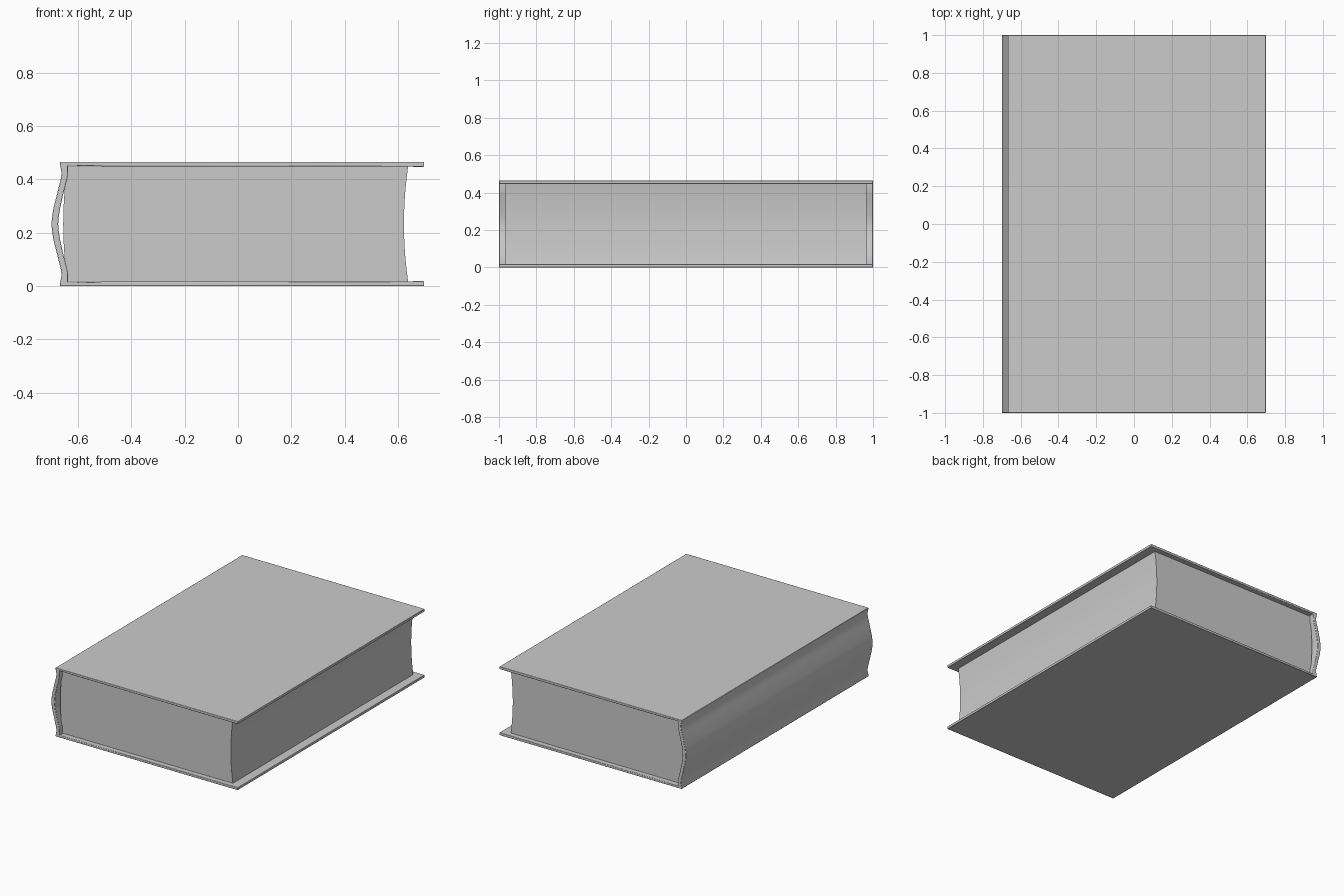
import bpy, bmesh, math

if "Cube" in bpy.data.objects:
    bpy.data.objects.remove(bpy.data.objects["Cube"])

H = 0.465      # total thickness of the book
MID = H / 2


def mirrored(upper):
    """Complete a top-to-middle run of (x, z) points down to the bottom."""
    return upper + [(x, H - z) for x, z in reversed(upper[:-1])]


def extrude_profile(name, pts, half_len, bevel=0.0):
    bm = bmesh.new()
    face = bm.faces.new([bm.verts.new((x, -half_len, z)) for x, z in pts])
    res = bmesh.ops.extrude_face_region(bm, geom=[face])
    new = [g for g in res["geom"] if isinstance(g, bmesh.types.BMVert)]
    bmesh.ops.translate(bm, verts=new, vec=(0, 2 * half_len, 0))
    bmesh.ops.recalc_face_normals(bm, faces=bm.faces[:])
    me = bpy.data.meshes.new(name)
    bm.to_mesh(me)
    bm.free()
    ob = bpy.data.objects.new(name, me)
    bpy.context.collection.objects.link(ob)
    if bevel:
        mod = ob.modifiers.new("soft_edges", 'BEVEL')
        mod.width = bevel
        mod.segments = 2
        mod.limit_method = 'ANGLE'
        mod.angle_limit = math.radians(50)
    bpy.context.view_layer.objects.active = ob
    ob.select_set(True)
    bpy.ops.object.shade_smooth_by_angle(angle=math.radians(40))
    ob.select_set(False)
    return ob


# Hardcover: two boards joined by a rounded spine with hinge grooves
outer = mirrored([(0.698, H), (-0.668, H), (-0.667, 0.452), (-0.661, 0.425),
                  (-0.664, 0.402), (-0.671, 0.375), (-0.681, 0.335),
                  (-0.692, 0.29), (-0.697, 0.26), (-0.699, MID)])
inner = mirrored([(0.698, 0.447), (-0.55, 0.449), (-0.638, 0.452),
                  (-0.638, 0.412), (-0.643, 0.39), (-0.655, 0.345),
                  (-0.667, 0.29), (-0.672, 0.26), (-0.674, MID)])
extrude_profile("cover", outer + inner[::-1], 1.0, bevel=0.003)

# Page block: bulging at the spine, hollow at the fore edge
n = 14
zs = [0.0165 + (H - 0.033) * i / n for i in range(n + 1)]


def bow(z):
    return 0.018 * (1 - ((z - MID) / MID) ** 2)


back = [(-0.637 - bow(z), z) for z in zs]
fore = [(0.640 - bow(z), z) for z in zs]
extrude_profile("pages", back + fore[::-1], 0.965)
